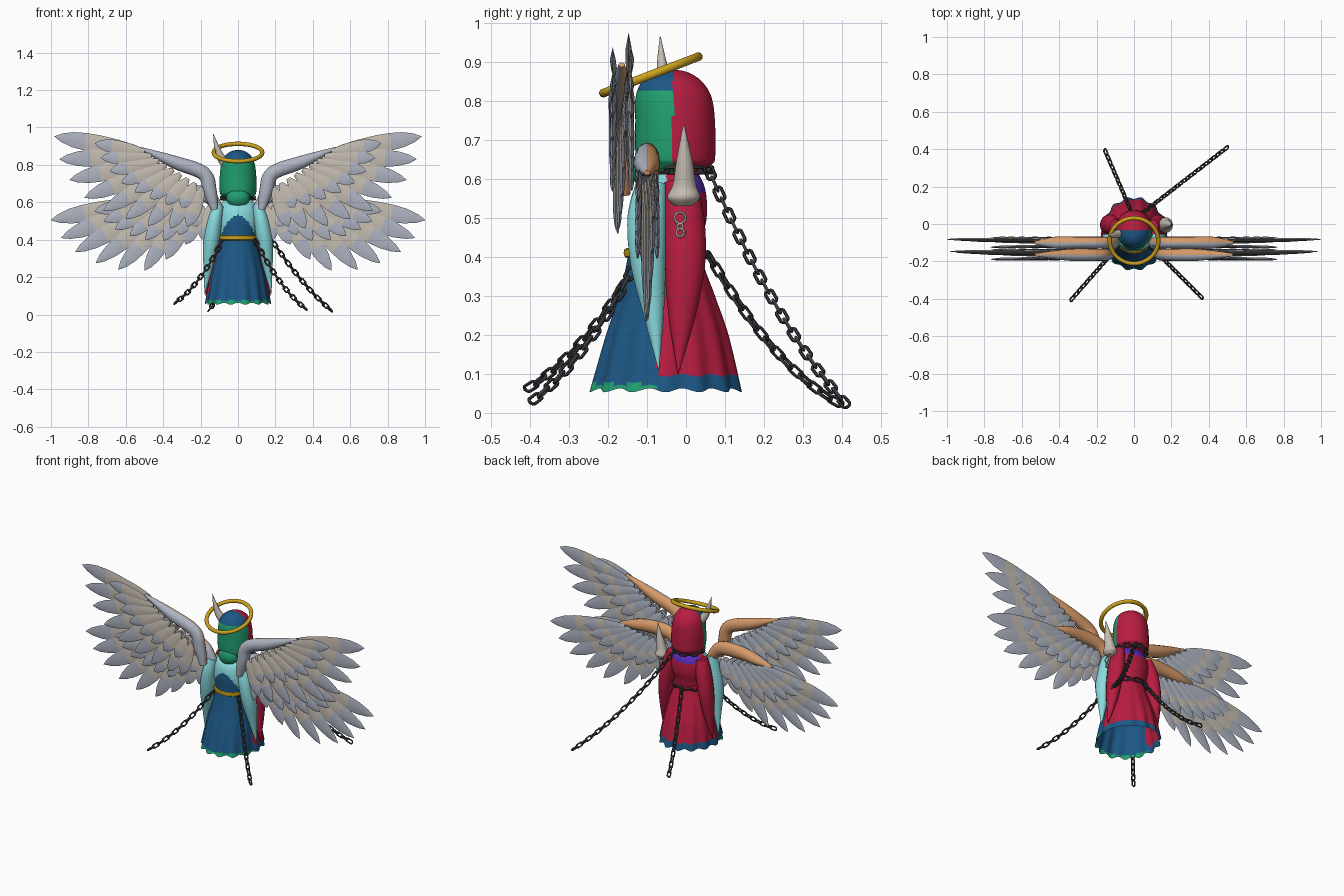
import bpy, bmesh, math
from mathutils import Vector, Matrix

if "Cube" in bpy.data.objects:
    bpy.data.objects.remove(bpy.data.objects["Cube"])


def mat(name, r, g, b):
    m = bpy.data.materials.new(name)
    m.diffuse_color = tuple((c / 255) ** 2.2 for c in (r, g, b)) + (1,)
    m.use_nodes = True
    m.node_tree.nodes["Principled BSDF"].inputs["Base Color"].default_value = m.diffuse_color
    return m


MATS = [mat("red", 182, 34, 66), mat("blue", 34, 88, 132), mat("green", 38, 158, 112),
        mat("pale_cyan", 136, 218, 222), mat("gold", 204, 162, 34), mat("tan_brown", 212, 152, 104),
        mat("feather_grey", 172, 178, 192), mat("beige", 196, 187, 176),
        mat("iron", 62, 62, 66), mat("purple", 92, 50, 190)]
RED, BLUE, GREEN, CYAN, GOLD, BROWN, GREY, BEIGE, IRON, PURPLE = range(10)


def finish(name, bm, rule, angle=40):
    """Turn a bmesh into an object; rule is a colour index or f(centre, normal)."""
    bmesh.ops.recalc_face_normals(bm, faces=bm.faces)
    bm.normal_update()
    if rule is not None:
        for f in bm.faces:
            f.material_index = rule if isinstance(rule, int) else rule(f.calc_center_median(), f.normal)
    me = bpy.data.meshes.new(name)
    bm.to_mesh(me)
    bm.free()
    ob = bpy.data.objects.new(name, me)
    bpy.context.collection.objects.link(ob)
    for m in MATS:
        me.materials.append(m)
    bpy.context.view_layer.objects.active = ob
    ob.select_set(True)
    bpy.ops.object.shade_smooth_by_angle(angle=math.radians(angle))
    ob.select_set(False)
    return ob


def spline(pts, sub):
    """Catmull-Rom through tuples of any size."""
    out, n = [], len(pts)
    for i in range(n - 1):
        p0, p1, p2, p3 = pts[max(i - 1, 0)], pts[i], pts[i + 1], pts[min(i + 2, n - 1)]
        for k in range(sub):
            t = k / sub
            out.append(tuple(.5 * (2 * b + (c - a) * t + (2 * a - 5 * b + 4 * c - d) * t * t
                                   + (3 * b - a - 3 * c + d) * t ** 3)
                             for a, b, c, d in zip(p0, p1, p2, p3)))
    return out + [tuple(pts[-1])]


def skin(bm, rings, caps=(True, True), closed=False):
    vs = [[bm.verts.new(p) for p in r] for r in rings]
    n = len(vs[0])
    pairs = list(zip(vs, vs[1:])) + ([(vs[-1], vs[0])] if closed else [])
    for a, b in pairs:
        for j in range(n):
            bm.faces.new((a[j], a[(j + 1) % n], b[(j + 1) % n], b[j]))
    if caps[0]:
        bm.faces.new(vs[0])
    if caps[1]:
        bm.faces.new(vs[-1])


def lathe(name, prof, rule, n=72, caps=(True, True), closed=False, folds=0):
    """Elliptical rings given as (z, rx, ry, centre y)."""
    rings = []
    for z, rx, ry, cy in prof:
        s = max(0, (.4 - z) / .34) if folds else 0
        ring = []
        for j in range(n):
            a = math.tau * j / n
            w = math.cos(folds * a)
            k = 1 + .035 * s * w
            ring.append((rx * k * math.cos(a), cy + ry * k * math.sin(a), z - .005 * s ** 4 * w))
        rings.append(ring)
    bm = bmesh.new()
    skin(bm, rings, caps, closed)
    return finish(name, bm, rule)


def tube(name, pts, rule, side=1, n=16, sub=6):
    """Tapered tube through (x, y, z, in-plane radius, y radius)."""
    c = spline(pts, sub)
    rings = []
    for i, p in enumerate(c):
        q0, q1 = c[max(i - 1, 0)], c[min(i + 1, len(c) - 1)]
        t = Vector((q1[0] - q0[0], 0, q1[2] - q0[2])).normalized()
        nrm = Vector((t.z, 0, -t.x))
        ring = []
        for j in range(n):
            a = math.tau * j / n
            v = Vector(p[:3]) + nrm * max(p[3], .001) * math.cos(a)
            v.y += max(p[4], .001) * math.sin(a)
            ring.append((v.x * side, v.y, v.z))
        rings.append(ring)
    bm = bmesh.new()
    skin(bm, rings)
    return finish(name, bm, rule)


# Robe: red back, blue front skirt, cyan chest with blue dome, coloured hems
def robe_rule(c, n):
    if c.z < .41:
        if c.y < -.075:
            return GREEN if c.z < .075 else BLUE
        return BLUE if c.z < .1 else RED
    if c.y < -.05:
        return BLUE if c.z < .53 - .12 * (c.x / .098) ** 2 else CYAN
    return PURPLE if c.y > -.01 and .56 < c.z < .612 else RED


lathe("robe", spline([(.058, .172, .193, -.052), (.2, .148, .157, -.048), (.3, .122, .124, -.049),
                      (.41, .097, .093, -.055), (.5, .115, .1, -.047), (.57, .11, .092, -.042),
                      (.62, .068, .06, -.03), (.66, .05, .05, -.03)], 9),
      robe_rule, n=112, caps=(False, True), folds=14)

# Belt on the front half
lathe("belt", [(.41 + .013 * math.sin(a), .1 + .008 * math.cos(a), .097 + .008 * math.cos(a), -.055)
               for a in (math.tau * k / 8 for k in range(8))],
      lambda c, n: GOLD if c.y < -.055 else RED, caps=(False, False), closed=True)


# Hood with blue crown and green face veil
def hood_rule(c, n):
    if c.y > -.033:
        return RED
    return BLUE if c.z > .822 else GREEN


lathe("hood", spline([(.6, .05, .05, -.03), (.635, .088, .09, -.025), (.66, .098, .102, -.027),
                      (.75, .097, .102, -.028), (.81, .088, .097, -.032), (.85, .068, .076, -.036),
                      (.873, .036, .042, -.038), (.88, .004, .004, -.038)], 6), hood_rule)
lathe("veil_tip", [(.625 + .055 * math.sin(a), .062 * math.cos(a) + .0005, .045 * math.cos(a) + .0005, -.095)
                   for a in (math.pi * (k / 14 - .5) for k in range(15))], GREEN, n=32)

# Halo
bpy.ops.mesh.primitive_torus_add(major_segments=64, minor_segments=10, major_radius=.13, minor_radius=.0115,
                                 location=(0, -.09, .866), rotation=(math.radians(21), 0, 0))
halo = bpy.context.object
halo.name = "halo"
halo.data.materials.append(MATS[GOLD])
bpy.ops.object.shade_smooth_by_angle(angle=math.radians(60))
halo.select_set(False)

# Horns: one on the head, one at the shoulder with hanging rings
tube("head_horn", [(-.06, -.045, .80, .028, .026), (-.095, -.055, .845, .022, .02),
                   (-.115, -.062, .90, .013, .012), (-.132, -.066, .965, .001, .001)], BEIGE)
tube("shoulder_horn", [(.17, -.008, .53, .02, .022), (.17, -.006, .552, .038, .042), (.172, -.004, .585, .03, .03),
                       (.185, -.004, .65, .02, .02), (.2, -.006, .74, .001, .001)], BEIGE)
for k, (z, r) in enumerate(((.5, .014), (.462, .01), (.478, .007))):
    bpy.ops.mesh.primitive_torus_add(major_segments=20, minor_segments=6, major_radius=r, minor_radius=.0035,
                                     location=(.185, -.015, z), rotation=(0, math.pi / 2, 0))
    ring = bpy.context.object
    ring.name = "hanging_ring_%d" % (k + 1)
    ring.data.materials.append(MATS[BEIGE])
    ring.select_set(False)

# Wings: (root line, feather tips, arm path, y)
WINGS = {
    "upper": (((.5, .87), (.19, .68)),
              [(.98, .952), (.955, .83), (.90, .72), (.82, .625), (.72, .555),
               (.60, .51), (.48, .475), (.36, .46), (.27, .47)],
              [(.125, .56, .02), (.15, .66, .036), (.185, .755, .038), (.34, .815, .034), (.53, .892, .006)], -.165),
    "lower": (((.48, .61), (.15, .58)),
              [(1.0, .505), (.945, .41), (.87, .335), (.76, .275), (.64, .24),
               (.50, .235), (.385, .295), (.28, .375), (.19, .40)],
              [(.10, .56, .025), (.17, .64, .04), (.3, .65, .04), (.42, .635, .03), (.53, .615, .006)], -.1)}
OUTLINE = [(0, .3), (.12, .6), (.3, .85), (.5, 1), (.66, 1), (.8, .85), (.92, .5), (1, .03)]


def feather(bm, root, tip, y0, y1, width, side):
    """Thin diamond-section blade; beige inner part, grey tip and rear."""
    root, tip = Vector((root[0], y0, root[1])), Vector((tip[0], y1, tip[1]))
    d = tip - root
    nrm = Vector((-d.z, 0, d.x)).normalized()
    prev = None
    for t, w in OUTLINE:
        c = root + d * t
        th = Vector((0, .0075 * min(1, w + .2), 0))
        vs = [bm.verts.new((v.x * side, v.y, v.z))
              for v in (c + nrm * w * width, c - th, c - nrm * w * width, c + th)]
        if prev:
            for j in range(4):
                f = bm.faces.new((prev[j], prev[(j + 1) % 4], vs[(j + 1) % 4], vs[j]))
                front = j < 2
                f.material_index = BEIGE if t < .7 and (front or t > .5) else GREY
        else:
            bm.faces.new(vs).material_index = GREY
        prev = vs
    bm.faces.new(prev).material_index = GREY


for side, label in ((1, "right"), (-1, "left")):
    for part, ((ra, rb), tips, arm, y) in WINGS.items():
        bm = bmesh.new()
        for i, tip in enumerate(tips):
            k = i / (len(tips) - 1)
            root = (ra[0] + (rb[0] - ra[0]) * k, ra[1] + (rb[1] - ra[1]) * k)
            yy = y + .018 - .004 * i
            feather(bm, root, tip, yy, yy, .047 - .008 * k, side)
            # short coverts in front and behind
            if i < 8:
                short = [r + (t - r) * .55 for r, t in zip(root, tips[i])]
                feather(bm, root, short, y - .018, y - .024, .036, side)
                feather(bm, root, short, y + .02, y + .026, .036, side)
        finish("%s_%s_feathers" % (label, part), bm, None, 30)
        tube("%s_%s_wing_arm" % (label, part), [(x, y, z, r, .03 * min(1, r / .03) + .002) for x, z, r in arm],
             lambda c, n: GREY if n.y < -.15 else BROWN, side)
    # Pointed sleeves: cyan front, red back
    tube(label + "_cyan_sleeve", [(.105, -.09, .585, .03, .04), (.125, -.1, .5, .04, .05), (.145, -.097, .38, .042, .045),
                                  (.16, -.083, .25, .025, .026), (.178, -.07, .11, .001, .001)], CYAN, side)
    tube(label + "_red_sleeve", [(.10, -.015, .59, .03, .04), (.12, -.005, .5, .042, .052), (.14, -.003, .38, .04, .052),
                                 (.153, -.01, .25, .028, .035), (.172, -.02, .1, .001, .001)], RED, side)


# Chains
def add_link(bm, m):
    rings = []
    for k in range(12):
        u = math.tau * (k + .5) / 12
        cu, su = math.cos(u), math.sin(u)
        base = Vector((.0105 * cu, 0, .0105 * su + math.copysign(.0105, su)))
        out = Vector((cu, 0, su))
        rings.append([m @ (base + out * .0045 * math.cos(v) + Vector((0, .0045 * math.sin(v), 0)))
                      for v in (math.tau * q / 6 for q in range(6))])
    skin(bm, rings, (False, False), True)


def chain(name, pts, pitch=.034):
    bm = bmesh.new()
    acc, k = pitch / 2, 0
    for a, b in zip(pts, pts[1:]):
        acc += (b - a).length
        if acc >= pitch:
            acc -= pitch
            rot = (b - a).to_track_quat('Z', 'Y').to_matrix().to_4x4()
            add_link(bm, Matrix.Translation(b) @ rot @ Matrix.Rotation(math.pi / 4 + k * math.pi / 2, 4, 'Z'))
            k += 1
    finish(name, bm, IRON, 60)


def hang(a, b, sag):
    a, b = Vector(a), Vector(b)
    c = (a + b) / 2 - Vector((0, 0, sag))
    return [a * (1 - t) ** 2 + c * 2 * t * (1 - t) + b * t * t for t in (i / 400 for i in range(401))]


def loop(z, rx, ry, cy, a0, a1):
    return [Vector((rx * math.cos(a), cy + ry * math.sin(a), z))
            for a in (math.radians(a0 + (a1 - a0) * i / 400) for i in range(401))]


chain("neck_chain_loop", loop(.622, .085, .085, -.025, 0, 360))
chain("waist_chain_loop", loop(.405, .108, .105, -.055, -20, 200))
chain("back_neck_chain", hang((.04, .055, .63), (.505, .415, .016), .11))
chain("back_waist_chain", hang((-.01, .055, .41), (-.16, .405, .018), .11))
chain("front_left_chain", hang((-.085, -.12, .39), (-.34, -.41, .06), .08))
chain("front_right_chain", hang((.09, -.12, .40), (.375, -.405, .022), .09))
